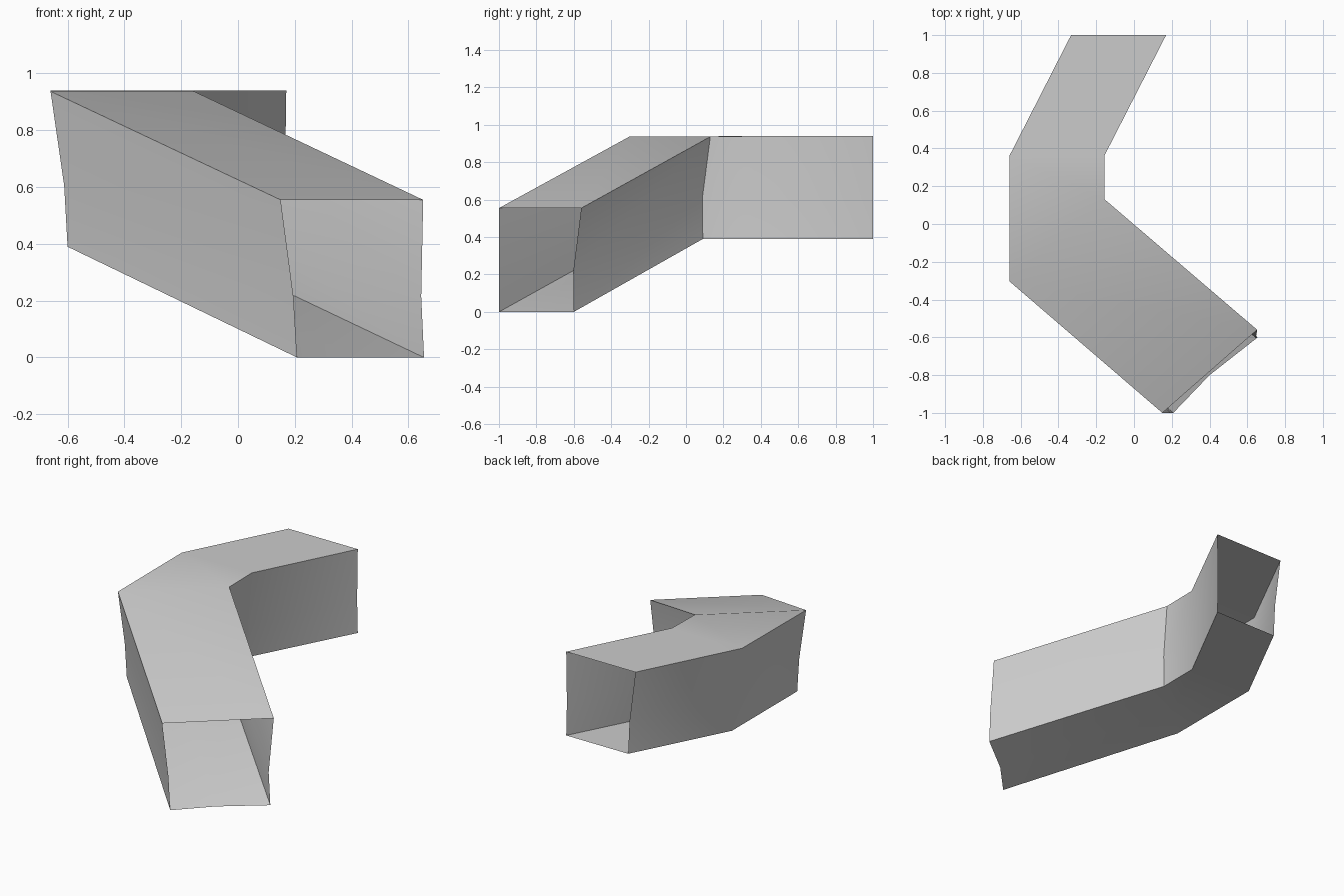
import bpy, bmesh, math

if "Cube" in bpy.data.objects:
    bpy.data.objects.remove(bpy.data.objects["Cube"])

# Each station of the duct: left and right (x, y) at roof, mid wall and floor,
# plus the floor centre and the roof / floor heights
stations = [
    dict(left=[(0.15, -1.0), (0.195, -1.0), (0.208, -1.0)],
         right=[(0.652, -0.56), (0.645, -0.603), (0.655, -0.60)],
         centre=(0.40, -0.80), top=0.555, floor=0.0),
    dict(left=[(-0.66, -0.303), (-0.612, -0.30), (-0.60, -0.297)],
         right=[(-0.155, 0.13), (-0.165, 0.087), (-0.165, 0.09)],
         centre=(-0.40, -0.10), top=0.937, floor=0.39),
    dict(left=[(-0.66, 0.36), (-0.612, 0.375), (-0.60, 0.38)],
         right=[(-0.155, 0.365), (-0.165, 0.36), (-0.163, 0.36)],
         centre=(-0.39, 0.37), top=0.94, floor=0.39),
    dict(left=[(-0.333, 1.0), (-0.29, 1.0), (-0.28, 1.0)],
         right=[(0.17, 1.0), (0.165, 1.0), (0.17, 1.0)],
         centre=(-0.06, 1.0), top=0.94, floor=0.39),
]


def section_ring(bm, s):
    zs = [s["top"], s["floor"] + 0.215, s["floor"]]
    pts = [(*p, z) for p, z in zip(s["left"], zs)]
    pts.append((*s["centre"], s["floor"]))
    pts += [(*p, z) for p, z in reversed(list(zip(s["right"], zs)))]
    return [bm.verts.new(p) for p in pts]


# Open-ended duct: skin the rings together
bm = bmesh.new()
rings = [section_ring(bm, s) for s in stations]
for a, b in zip(rings, rings[1:]):
    n = len(a)
    for i in range(n):
        j = (i + 1) % n
        bm.faces.new((a[i], a[j], b[j], b[i]))
bmesh.ops.recalc_face_normals(bm, faces=bm.faces)

# Make sure the roof faces upward
bm.normal_update()
roof = max(bm.faces, key=lambda f: f.calc_center_median().z)
if roof.normal.z < 0:
    bmesh.ops.reverse_faces(bm, faces=bm.faces)

mesh = bpy.data.meshes.new("bent_duct")
bm.to_mesh(mesh)
bm.free()
duct = bpy.data.objects.new("bent_duct", mesh)
bpy.context.collection.objects.link(duct)
bpy.context.view_layer.objects.active = duct
duct.select_set(True)
bpy.ops.object.shade_smooth_by_angle(angle=math.radians(30))
